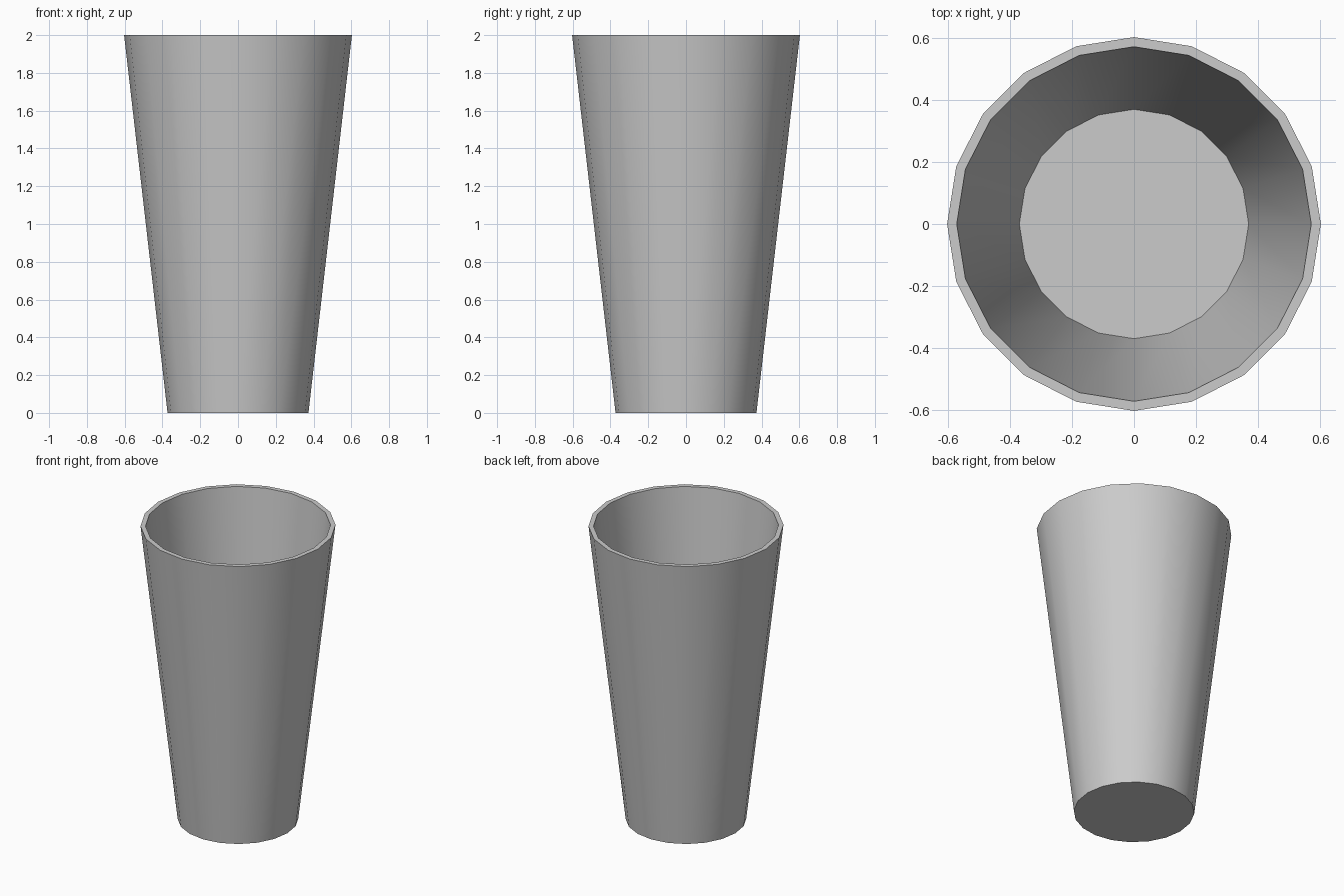
import bpy, bmesh
from math import cos, sin, tau

if "Cube" in bpy.data.objects:
    bpy.data.objects.remove(bpy.data.objects["Cube"])

SIDES = 20
# Profile (radius, height): outer base, outer rim, inner rim, inner floor
PROFILE = [(0.373, 0.0), (0.603, 2.0), (0.572, 2.0), (0.37, 0.03)]

bm = bmesh.new()
rings = [[bm.verts.new((r * cos(tau * i / SIDES), r * sin(tau * i / SIDES), z))
          for i in range(SIDES)] for r, z in PROFILE]

# Outer wall, rim and inner wall
for a, b in zip(rings, rings[1:]):
    for i in range(SIDES):
        j = (i + 1) % SIDES
        bm.faces.new((a[i], a[j], b[j], b[i]))

# Base and inner floor
bm.faces.new(rings[0][::-1])
bm.faces.new(rings[-1])
bmesh.ops.recalc_face_normals(bm, faces=bm.faces)

mesh = bpy.data.meshes.new("cup")
bm.to_mesh(mesh)
bm.free()
cup = bpy.data.objects.new("cup", mesh)
bpy.context.collection.objects.link(cup)

# Smooth walls, crisp rim and base
bpy.context.view_layer.objects.active = cup
cup.select_set(True)
bpy.ops.object.shade_smooth_by_angle(angle=0.6)
